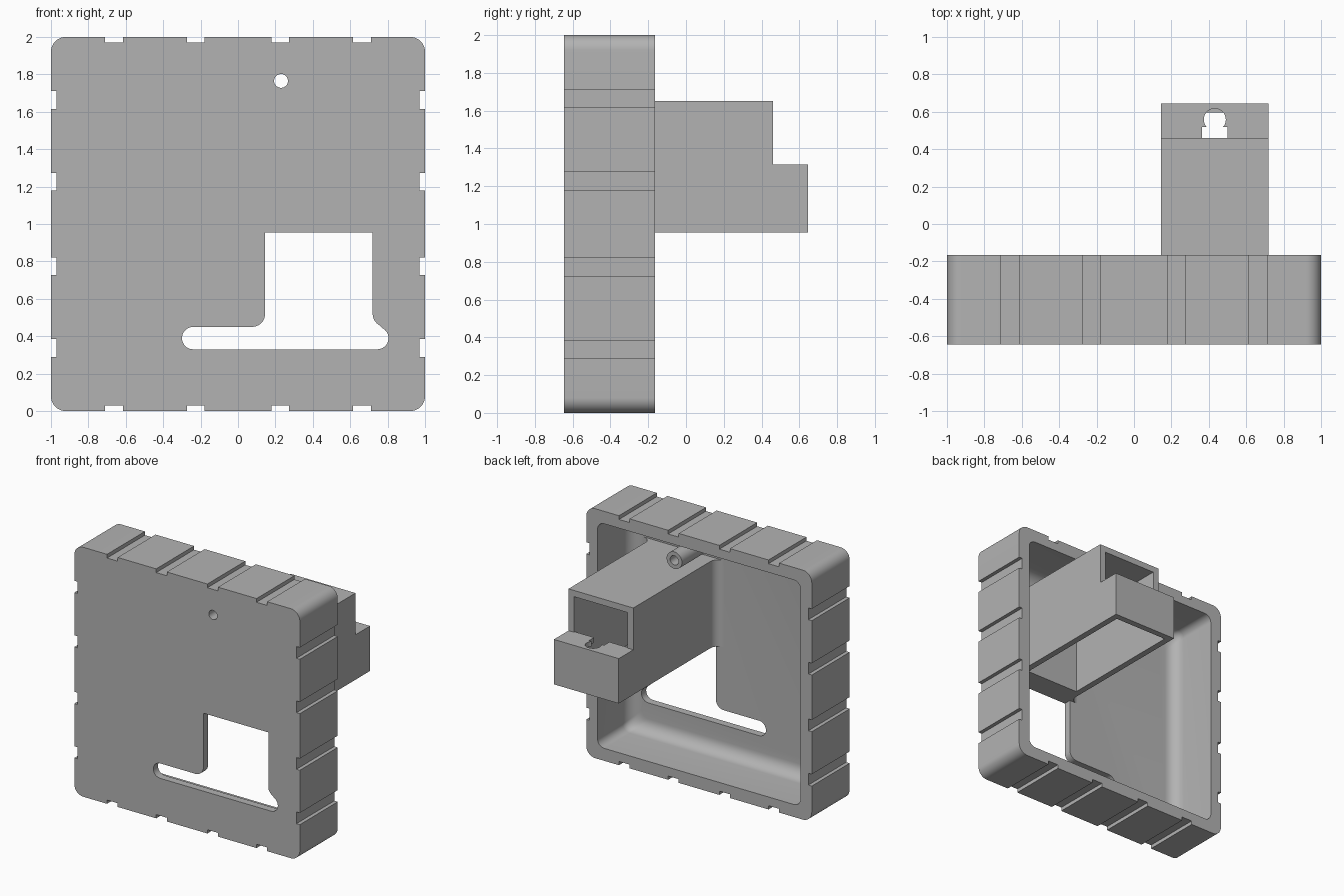
import bpy, bmesh
from math import sin, cos, pi, radians

cube = bpy.data.objects.get("Cube")
if cube:
    bpy.data.objects.remove(cube)

grey = bpy.data.materials.new("light grey plastic")
grey.use_nodes = True
grey.diffuse_color = (0.45, 0.45, 0.45, 1)
grey.node_tree.nodes["Principled BSDF"].inputs["Base Color"].default_value = grey.diffuse_color


def loft(name, rings):
    """Closed solid through rings of 3D points, capped at both ends."""
    bm = bmesh.new()
    rows = [[bm.verts.new(p) for p in ring] for ring in rings]
    n = len(rows[0])
    for a, b in zip(rows, rows[1:]):
        for i in range(n):
            j = (i + 1) % n
            bm.faces.new((a[i], a[j], b[j], b[i]))
    bm.faces.new(rows[0])
    bm.faces.new(rows[-1])
    bmesh.ops.recalc_face_normals(bm, faces=bm.faces)
    mesh = bpy.data.meshes.new(name)
    bm.to_mesh(mesh)
    bm.free()
    mesh.materials.append(grey)
    ob = bpy.data.objects.new(name, mesh)
    bpy.context.collection.objects.link(ob)
    return ob


def prism(name, pts, axis, lo, hi):
    """Extrude a 2D outline along the x, y or z axis (0, 1, 2)."""
    def place(p, d):
        q = list(p)
        q.insert(axis, d)
        return q
    return loft(name, [[place(p, d) for p in pts] for d in (lo, hi)])


def box(name, x, y, z):
    return prism(name, [(x[0], z[0]), (x[1], z[0]), (x[1], z[1]), (x[0], z[1])], 1, *y)


def arc(cx, cy, r, start, end, steps=10):
    return [(cx + r * cos(radians(start + (end - start) * i / steps)),
             cy + r * sin(radians(start + (end - start) * i / steps)))
            for i in range(steps + 1)]


def circle(cx, cy, r, n=32):
    return arc(cx, cy, r, 0, 360, n)[:-1]


def rounded_square(half, r):
    c = half - r
    pts = []
    for k, (sx, sz) in enumerate(((1, 1), (-1, 1), (-1, -1), (1, -1))):
        pts += arc(sx * c, 1 + sz * c, r, 90 * k, 90 * k + 90)
    return pts


def cut(target, *cutters):
    for c in cutters:
        mod = target.modifiers.new("cut", "BOOLEAN")
        mod.object = c
        mod.solver = "EXACT"
        bpy.context.view_layer.objects.active = target
        bpy.ops.object.modifier_apply(modifier=mod.name)
        bpy.data.objects.remove(c)


FRONT, FLOOR, RIM = -0.645, -0.585, -0.165

# Tray: rounded square block
tray = prism("tray", rounded_square(1, 0.08), 1, FRONT, RIM)

# Cavity open to the back, with a soft fillet around its floor
R = 0.1
rings = []
for i in range(9):
    a = pi / 2 * i / 8
    half = 0.9 - R * (1 - sin(a))
    rings.append([(x, FLOOR + R * (1 - cos(a)), z) for x, z in rounded_square(half, 0.06)])
rings.append([(x, 0, z) for x, z in rounded_square(0.9, 0.06)])
cut(tray, loft("cavity", rings))

# Shallow grooves across the four outer sides
for c in (-0.663, -0.227, 0.227, 0.663):
    span = (c - 0.047, c + 0.047)
    zspan = (1 + span[0], 1 + span[1])
    depth = (FRONT - 0.1, RIM + 0.1)
    cut(tray, box("groove", span, depth, (1.97, 2.1)),
        box("groove", span, depth, (-0.1, 0.03)),
        box("groove", (0.97, 1.1), depth, zspan),
        box("groove", (-1.1, -0.97), depth, zspan))

# Window joined to a long slot with rounded ends
window = [(0.72, 0.955), (0.145, 0.955)]
window += arc(0.075, 0.52, 0.07, 0, -90)
window += arc(-0.24, 0.39, 0.06, 90, 270)
window += arc(0.745, 0.39, 0.06, -90, 65)
window += arc(0.79, 0.52, 0.07, 245, 180)
cut(tray, prism("window_cutter", window, 1, FRONT - 0.1, FLOOR + 0.02))
cut(tray, prism("hole_cutter", circle(0.23, 1.765, 0.037), 1, FRONT - 0.1, RIM))

# Screw boss behind the small hole
boss = prism("screw_boss", circle(0.23, 1.765, 0.068), 1, FLOOR, -0.18)
cut(boss, prism("bore", circle(0.23, 1.765, 0.037), 1, FLOOR - 0.1, 0))

# Hollow arm with a stepped end, open underneath and at the upper back
side = [(FLOOR, 0.955), (0.645, 0.955), (0.645, 1.315), (0.46, 1.315),
        (0.46, 1.65), (FLOOR, 1.65)]
arm = prism("arm", side, 0, 0.145, 0.72)
inner = [(-0.45, 0.8), (0.595, 0.8), (0.595, 1.275), (0.45, 1.275),
         (0.45, 1.315), (0.7, 1.315), (0.7, 1.6), (-0.45, 1.6)]
cut(arm, prism("arm_cavity", inner, 0, 0.195, 0.67),
    prism("keyhole", circle(0.432, 0.558, 0.059), 2, 1.2, 1.4),
    box("key_slot", (0.364, 0.5), (0.4, 0.518), (1.2, 1.4)))

# Fillets where the arm sides meet the tray floor
fillets = []
for name, x, s in (("right_fillet", 0.145, -1), ("left_fillet", 0.72, 1)):
    r = 0.07
    curve = [(x + s * (r + px), FLOOR + r + py) for px, py in arc(0, 0, r, 180, 270)]
    fillets.append(prism(name, [(x, FLOOR)] + curve, 2, 0.955, 1.65))

# Smooth rounded surfaces, crisp edges
bpy.ops.object.select_all(action="DESELECT")
for ob in [tray, boss, arm] + fillets:
    ob.select_set(True)
bpy.context.view_layer.objects.active = tray
bpy.ops.object.shade_smooth_by_angle(angle=radians(30))
